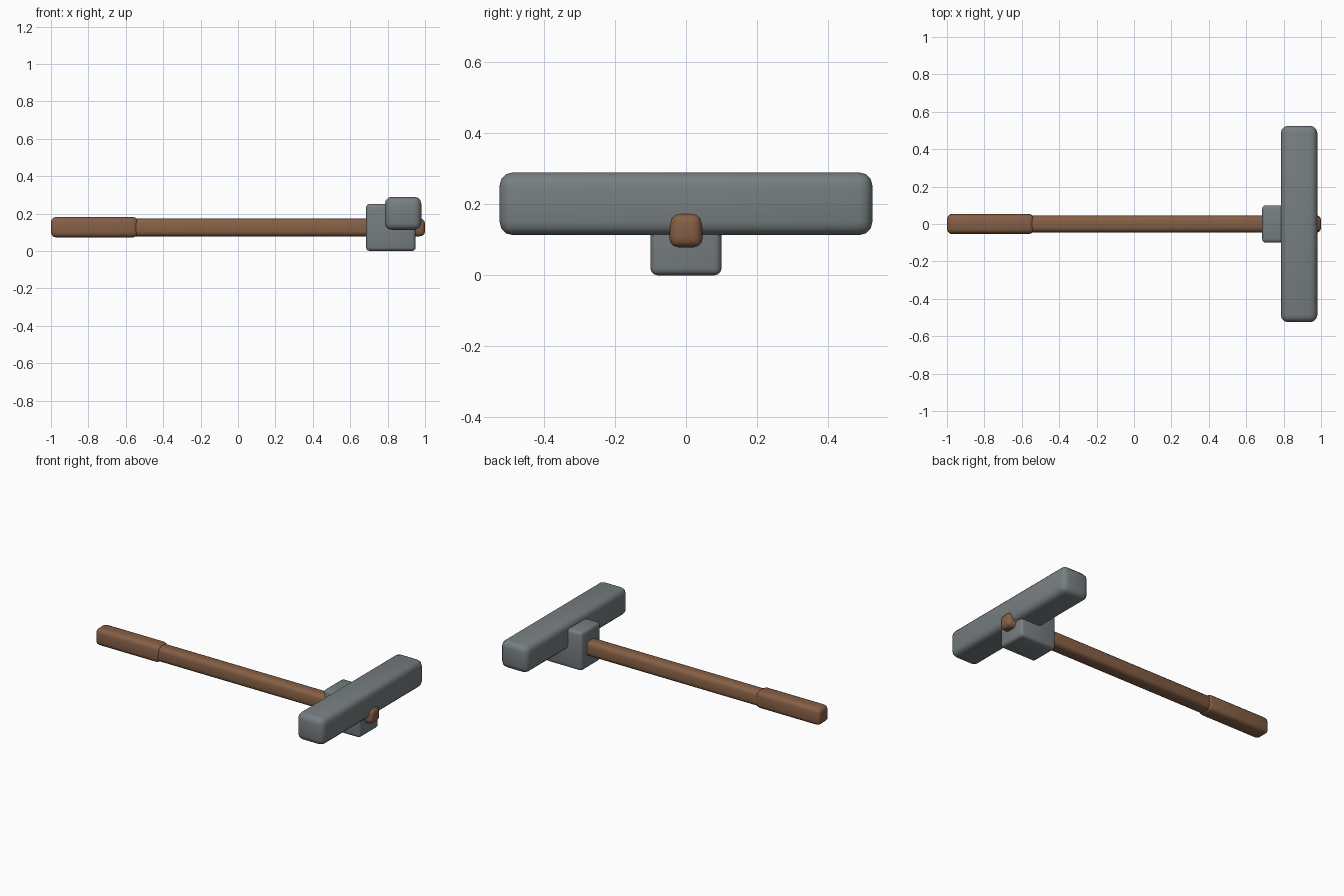
import bpy, bmesh

if "Cube" in bpy.data.objects:
    bpy.data.objects.remove(bpy.data.objects["Cube"])


def material(name, color):
    m = bpy.data.materials.new(name)
    m.diffuse_color = (*color, 1)
    m.use_nodes = True
    m.node_tree.nodes["Principled BSDF"].inputs["Base Color"].default_value = m.diffuse_color
    return m


stone = material("grey stone", (0.185, 0.21, 0.22))
wood = material("brown wood", (0.235, 0.115, 0.06))


def rounded_box(name, lo, hi, radius, mat, segments=3, top_scale=1.0):
    """Smooth box between two corners; top_scale narrows its upper side in y."""
    bm = bmesh.new()
    bmesh.ops.create_cube(bm, size=1)
    for v in bm.verts:
        narrow = top_scale if v.co.z > 0 else 1
        v.co = [(a + b) / 2 + c * (b - a) for a, b, c in zip(lo, hi, v.co)]
        v.co.y *= narrow
    bmesh.ops.bevel(bm, geom=bm.edges[:], offset=radius, segments=segments,
                    profile=0.5, affect='EDGES')
    for f in bm.faces:
        f.smooth = True
    me = bpy.data.meshes.new(name)
    bm.to_mesh(me)
    bm.free()
    me.materials.append(mat)
    ob = bpy.data.objects.new(name, me)
    bpy.context.collection.objects.link(ob)
    return ob


# wooden handle: long shaft running through the head, thicker grip at the end
rounded_box("shaft", (-0.6, -0.048, 0.079), (1.0, 0.048, 0.174), 0.026, wood, top_scale=0.9)
rounded_box("grip", (-1.0, -0.055, 0.073), (-0.535, 0.055, 0.182), 0.027, wood, top_scale=0.93)

# stone head: socket block and the wide cross bar
rounded_box("socket_block", (0.685, -0.1, 0.0), (0.95, 0.1, 0.252), 0.02, stone)
rounded_box("head_bar", (0.785, -0.525, 0.113), (0.98, 0.525, 0.29), 0.038, stone)
